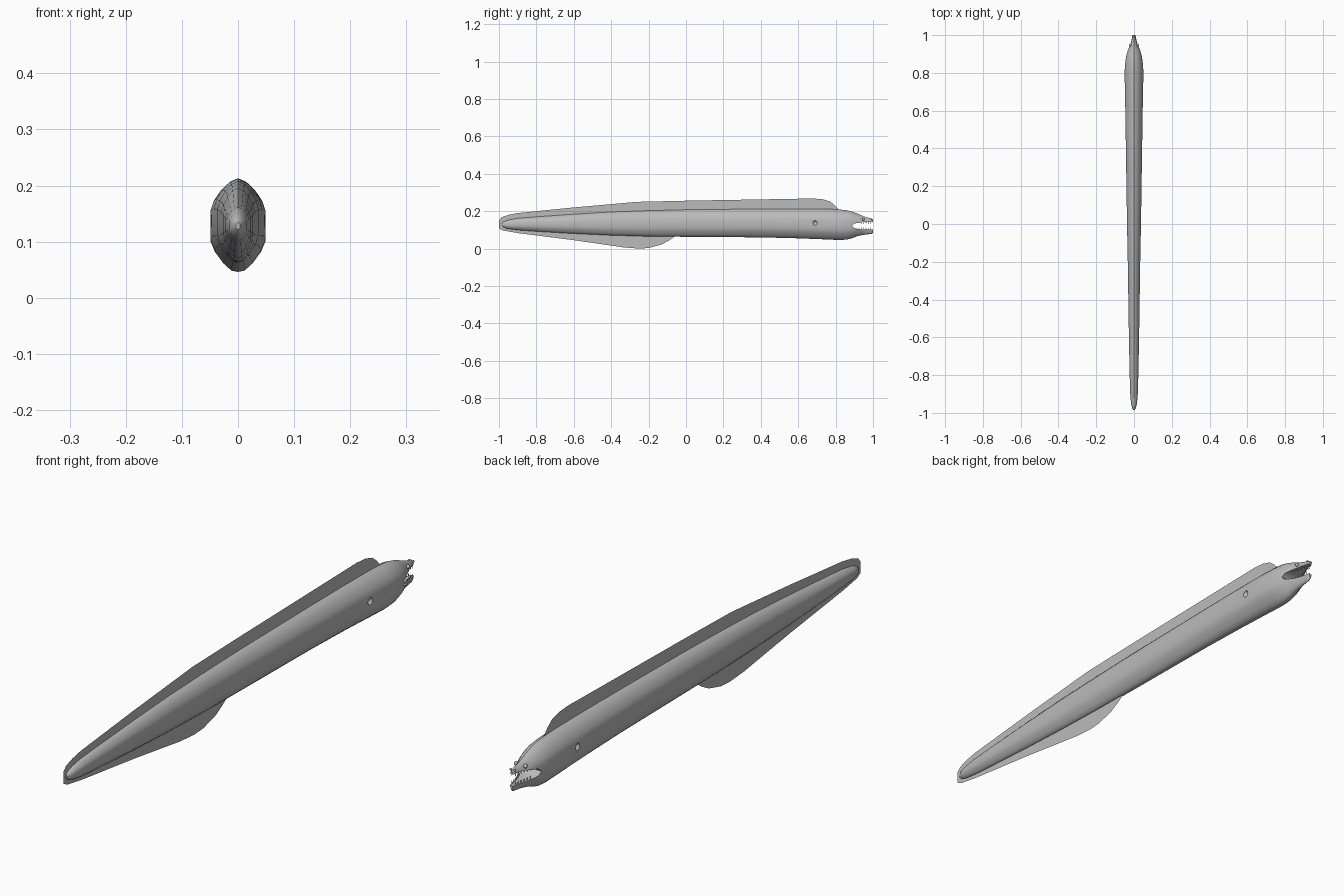
import bpy, bmesh, math
from mathutils import Vector, Matrix

if "Cube" in bpy.data.objects:
    bpy.data.objects.remove(bpy.data.objects["Cube"])


def material(name, v):
    m = bpy.data.materials.new(name)
    m.diffuse_color = (v, v, v, 1)
    m.use_nodes = True
    m.node_tree.nodes["Principled BSDF"].inputs["Base Color"].default_value = m.diffuse_color
    return m


GREY = material("eel grey", 0.5)


def make(name, bm, smooth=True, fix=True):
    if fix:
        bmesh.ops.recalc_face_normals(bm, faces=bm.faces)
    me = bpy.data.meshes.new(name)
    bm.to_mesh(me)
    bm.free()
    ob = bpy.data.objects.new(name, me)
    bpy.context.collection.objects.link(ob)
    me.materials.append(GREY)
    bpy.ops.object.select_all(action='DESELECT')
    ob.select_set(True)
    bpy.context.view_layer.objects.active = ob
    if smooth:
        bpy.ops.object.shade_smooth_by_angle(angle=math.radians(40))
    return ob


def at(y, col):
    """Interpolate a column of the body table at y."""
    for a, b in zip(STATIONS, STATIONS[1:]):
        if a[0] <= y <= b[0]:
            t = (y - a[0]) / (b[0] - a[0])
            return a[col] + t * (b[col] - a[col])


# Body: stations of y, half width, top, bottom
STATIONS = [
    (-.985, .004, .135, .122), (-.975, .010, .144, .113), (-.95, .016, .153, .105),
    (-.90, .020, .162, .099), (-.80, .023, .170, .092), (-.60, .027, .184, .080),
    (-.40, .030, .196, .071), (-.20, .033, .203, .065), (0, .037, .208, .063),
    (.40, .043, .212, .060), (.60, .046, .213, .055), (.75, .049, .212, .049),
    (.82, .049, .209, .046), (.86, .046, .205, .048), (.89, .041, .197, .056),
    (.915, .034, .188, .066), (.94, .025, .177, .072), (.96, .018, .169, .075),
    (.98, .013, .164, .077), (.993, .011, .160, .079), (1.0, .007, .154, .084)]
# Half of the cross-section, top to bottom, as width and height factors
SECTION = [(0, 1), (.32, .92), (.62, .75), (.88, .52), (1, .30), (1, -.02),
           (1, -.33), (.84, -.56), (.52, -.82), (.24, -.97), (0, -1)]
LOOP = SECTION + [(-x, z) for x, z in SECTION[-2:0:-1]]

bm = bmesh.new()
rings = []
for y, w, top, bot in STATIONS:
    c, h = (top + bot) / 2, (top - bot) / 2
    rings.append([bm.verts.new((w * x, y, c + h * z)) for x, z in LOOP])
n = len(LOOP)
for a, b in zip(rings, rings[1:]):
    for i in range(n):
        bm.faces.new((a[i], a[(i + 1) % n], b[(i + 1) % n], b[i]))
bm.faces.new(rings[0])
bm.faces.new(rings[-1])
body = make("body", bm, False)


def cut(bm):
    cutter = make("cutter", bm, False)
    cutter.hide_render = True
    mod = body.modifiers.new("cut", 'BOOLEAN')
    mod.object, mod.operation, mod.solver = cutter, 'DIFFERENCE', 'EXACT'
    bpy.context.view_layer.objects.active = body
    bpy.ops.object.modifier_apply(modifier="cut")
    bpy.data.objects.remove(cutter)


# Open mouth: a wedge cut through the head
MOUTH = [(.888, .122), (.900, .134), (.935, .140), (.965, .144), (1.02, .142),
         (1.02, .101), (.960, .101), (.925, .104), (.898, .110)]
bm = bmesh.new()
face = bm.faces.new([bm.verts.new((-.1, y, z)) for y, z in MOUTH])
ext = bmesh.ops.extrude_face_region(bm, geom=[face])
bmesh.ops.translate(bm, vec=(.2, 0, 0), verts=[g for g in ext["geom"] if isinstance(g, bmesh.types.BMVert)])
cut(bm)

# Gill openings: a dimple on each side
for s in (-1, 1):
    bm = bmesh.new()
    bmesh.ops.create_uvsphere(bm, u_segments=14, v_segments=8, radius=.013)
    bmesh.ops.translate(bm, vec=(s * .051, .69, .137), verts=bm.verts)
    cut(bm)
bpy.ops.object.select_all(action='DESELECT')
body.select_set(True)
bpy.context.view_layer.objects.active = body
bpy.ops.object.shade_smooth_by_angle(angle=math.radians(40))

# Thin fins: back fin joined round the tail to the belly fin
BACK = [(-1, .130), (-1, .152), (-.985, .168), (-.95, .180), (-.90, .190), (-.60, .220),
        (-.26, .250), (0, .256), (.40, .263), (.68, .268), (.73, .264), (.77, .252),
        (.795, .232), (.82, .205)]
BELLY = [(-1, .130), (-1, .108), (-.98, .097), (-.90, .083), (-.60, .045), (-.33, .006),
         (-.25, 0), (-.20, .003), (-.13, .022), (-.09, .044), (-.055, .068)]


def fin(name, edge):
    bm = bmesh.new()
    sign = 1 if name == "back_fin" else -1
    prev = None
    for y, z in edge:
        yy = max(y, -.975)
        root = at(yy, 2 if sign > 0 else 3) - sign * .008
        if y < -.975:
            root = .130
        pair = bm.verts.new((0, y, z)), bm.verts.new((0, yy, root))
        if prev:
            bm.faces.new((prev[0], pair[0], pair[1], prev[1]) if sign < 0
                         else (prev[1], pair[1], pair[0], prev[0]))
        prev = pair
    bmesh.ops.remove_doubles(bm, verts=bm.verts, dist=1e-5)
    bmesh.ops.dissolve_degenerate(bm, edges=bm.edges, dist=1e-5)
    make(name, bm, False, False)


fin("back_fin", BACK)
fin("belly_fin", BELLY)


# Eyes and nostril tubes
def ball_pair(name, x, y, z, r):
    bm = bmesh.new()
    for s in (-1, 1):
        bmesh.ops.create_uvsphere(bm, u_segments=12, v_segments=8, radius=r,
                                  matrix=Matrix.Translation((s * x, y, z)))
    make(name, bm)


ball_pair("eyes", .0185, .947, .157, .0075)
ball_pair("nostrils", .008, .993, .156, .004)

# Teeth: small cones along both jaws
bm = bmesh.new()
for i in range(6):
    y = .925 + i * .0125
    for s in (-1, 1):
        x = s * (at(y, 1) * .8 - .002)
        for z, d in ((.139, -1), (.105, 1)):
            rot = Matrix.Rotation(math.pi if d < 0 else 0, 4, 'X')
            bmesh.ops.create_cone(bm, cap_ends=True, segments=6, radius1=.003, radius2=.0003,
                                  depth=.016, matrix=Matrix.Translation((x, y, z)) @ rot)
make("teeth", bm)
